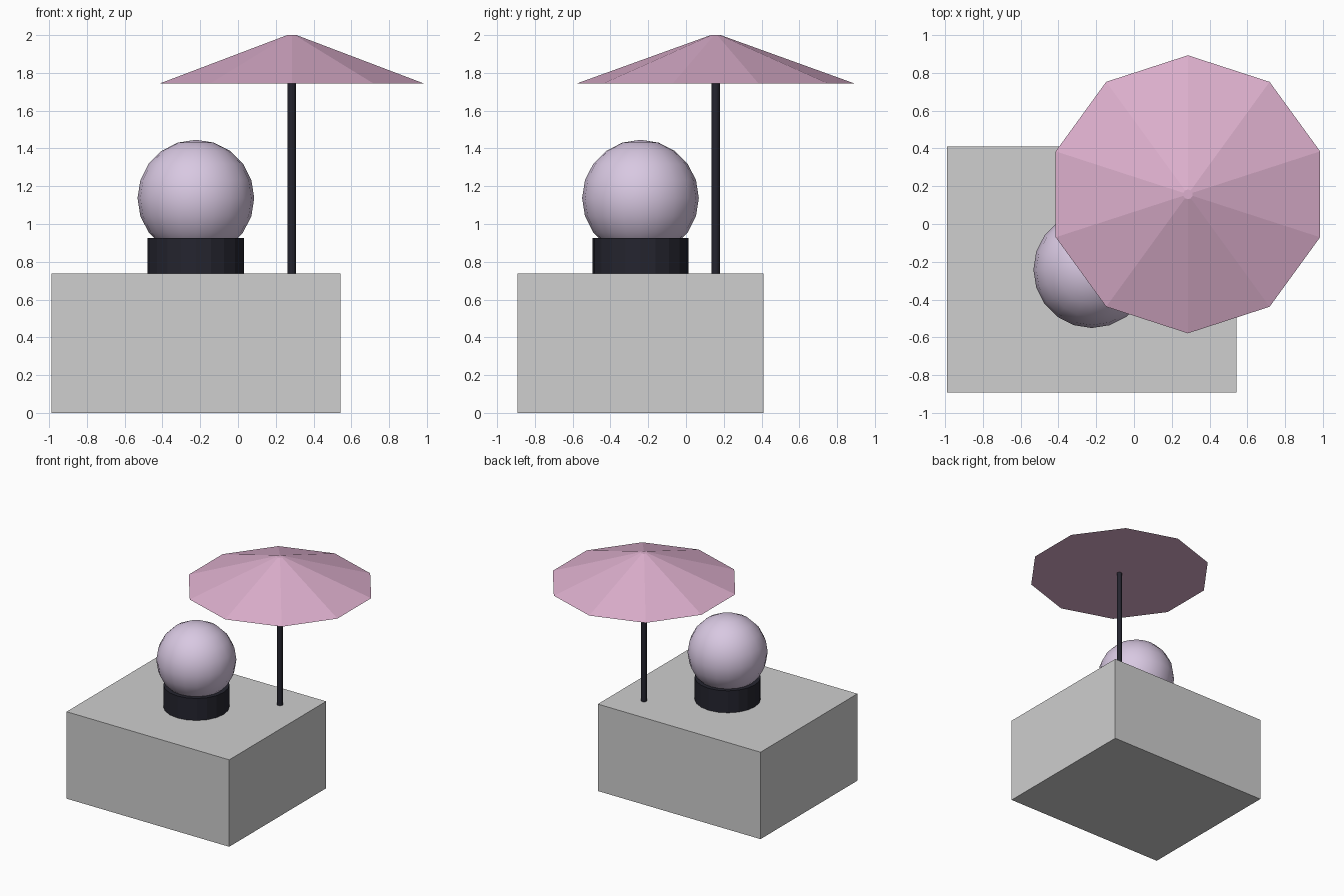
import bpy, math

if "Cube" in bpy.data.objects:
    bpy.data.objects.remove(bpy.data.objects["Cube"])


def material(name, rgb):
    m = bpy.data.materials.new(name)
    m.diffuse_color = (*rgb, 1.0)
    m.use_nodes = True
    m.node_tree.nodes["Principled BSDF"].inputs["Base Color"].default_value = m.diffuse_color
    return m


grey = material("stone grey", (0.62, 0.62, 0.62))
black = material("blue black", (0.018, 0.018, 0.028))
lilac = material("pale lilac", (0.69, 0.58, 0.76))
pink = material("dusty pink", (0.72, 0.43, 0.61))


def finish(name, mat):
    ob = bpy.context.object
    ob.name = name
    ob.data.materials.append(mat)
    return ob


def tapered(name, mat, x, y, z0, z1, r0, r1, sides):
    """Upright closed cylinder or cone between two heights."""
    bpy.ops.mesh.primitive_cone_add(vertices=sides, radius1=r0, radius2=r1,
                                    depth=z1 - z0, location=(x, y, (z0 + z1) / 2))
    return finish(name, mat)


TOP = 0.739                  # height of the block
BALL_X, BALL_Y = -0.223, -0.241
POLE_X, POLE_Y = 0.285, 0.157

# Block base
bpy.ops.mesh.primitive_cube_add(size=1, location=(-0.223, -0.241, TOP / 2))
bpy.context.object.scale = (1.53, 1.302, TOP)
finish("block", grey)

# Ball on its round stand
tapered("ball_stand", black, BALL_X, BALL_Y, TOP, 0.926, 0.255, 0.255, 20)
bpy.ops.mesh.primitive_uv_sphere_add(segments=20, ring_count=10, radius=0.309,
                                     location=(BALL_X, BALL_Y, 1.137))
bpy.ops.object.shade_smooth()
finish("ball", lilac)

# Parasol: pole and ten-sided canopy
tapered("parasol_pole", black, POLE_X, POLE_Y, TOP, 1.76, 0.022, 0.022, 12)
tapered("parasol_canopy", pink, POLE_X, POLE_Y, 1.744, 2.0, 0.735, 0.026, 10)
